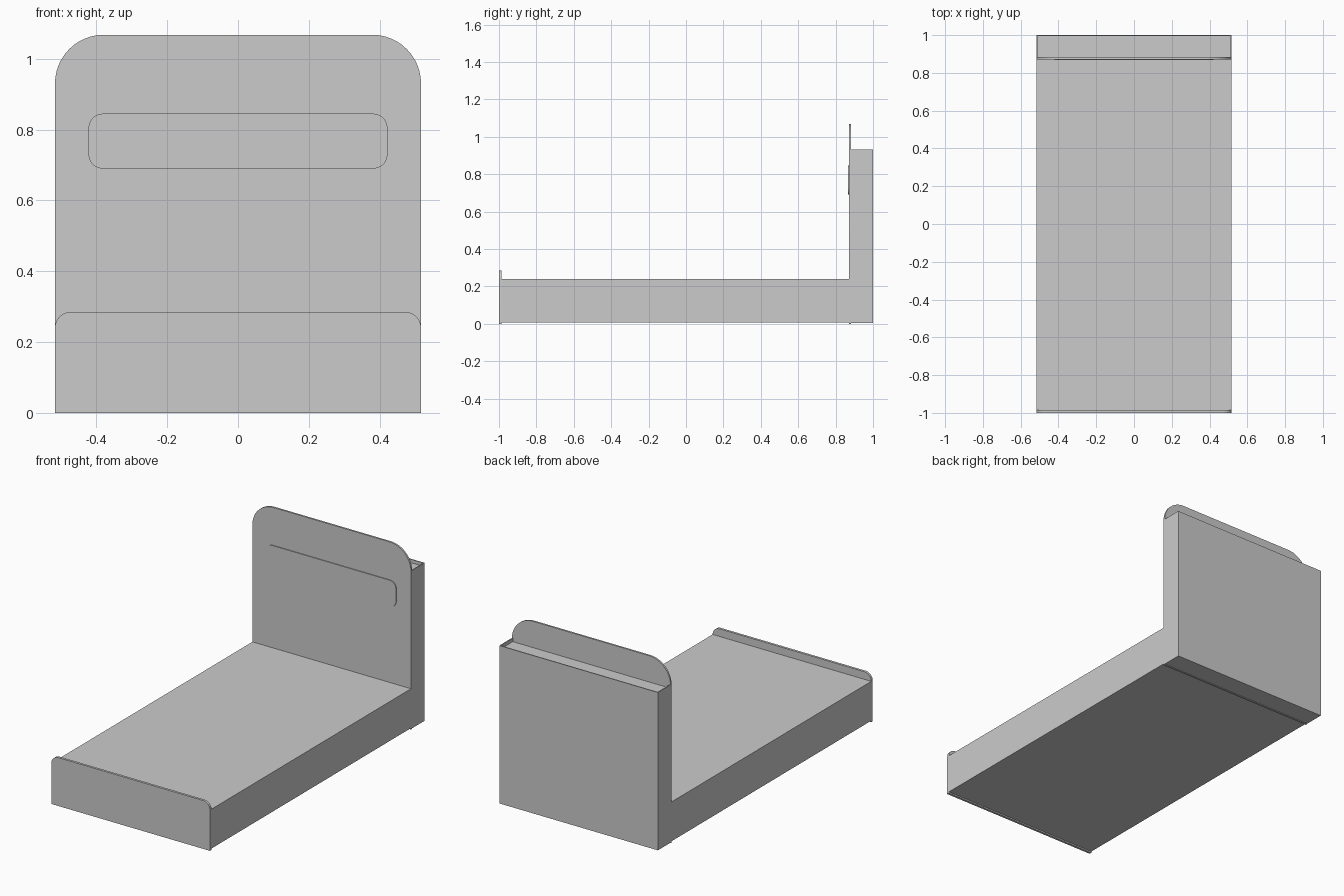
import bpy, bmesh, math

if "Cube" in bpy.data.objects:
    bpy.data.objects.remove(bpy.data.objects["Cube"])

W = 0.517          # half width of the bed
T = 0.006          # side and back panel thickness


def prism(name, pts, axis, a, b):
    """Extrude a 2D outline along 'x' (points are y,z) or 'y' (points are x,z)."""
    def place(p, t):
        return (t, p[0], p[1]) if axis == 'x' else (p[0], t, p[1])
    bm = bmesh.new()
    near = [bm.verts.new(place(p, a)) for p in pts]
    far = [bm.verts.new(place(p, b)) for p in pts]
    bm.faces.new(near)
    bm.faces.new(far[::-1])
    n = len(pts)
    for i in range(n):
        j = (i + 1) % n
        bm.faces.new((near[j], near[i], far[i], far[j]))
    bmesh.ops.recalc_face_normals(bm, faces=bm.faces)
    mesh = bpy.data.meshes.new(name)
    bm.to_mesh(mesh)
    bm.free()
    obj = bpy.data.objects.new(name, mesh)
    bpy.context.collection.objects.link(obj)
    return obj


def box(name, x, y0, y1, z0, z1):
    return prism(name, [(y0, z0), (y1, z0), (y1, z1), (y0, z1)], 'x', -x, x)


def rounded(x, z0, z1, r_top, r_bottom=0, seg=12):
    """Rectangle outline with rounded corners, symmetric about x = 0."""
    corners = [(1, z0, 1, r_bottom, -90), (1, z1, -1, r_top, 0),
               (-1, z1, -1, r_top, 90), (-1, z0, 1, r_bottom, 180)]
    pts = []
    for sx, z, sz, r, start in corners:
        for i in range(seg + 1 if r else 1):
            t = math.radians(start + 90 * i / seg)
            pts.append((sx * (x - r) + r * math.cos(t), z + sz * r + r * math.sin(t))
                       if r else (sx * x, z))
    return pts


def smooth(obj):
    bpy.ops.object.select_all(action='DESELECT')
    obj.select_set(True)
    bpy.context.view_layer.objects.active = obj
    bpy.ops.object.shade_smooth_by_angle(angle=math.radians(30))


# L-shaped side panels
side = [(-0.986, 0.008), (0.872, 0.008), (0.872, 0.003), (1, 0.003),
        (1, 0.933), (0.883, 0.933), (0.883, 0.24), (-0.986, 0.24)]
for s, label in ((-1, "left"), (1, "right")):
    prism(label + "_side_panel", side, 'x', s * (W - T), s * W)

# Bed deck, storage box core with recessed top, and back panel
box("bed_deck", W - T, -0.986, 0.872, 0.008, 0.24)
box("headboard_storage", W - T, 0.883, 1 - T, 0.003, 0.913)
box("back_panel", W - T, 1 - T, 1, 0.003, 0.933)

# Rounded end boards and the raised pad on the headboard
smooth(prism("footboard", rounded(W, 0, 0.285, 0.045), 'y', -1, -0.986))
smooth(prism("headboard", rounded(W, 0, 1.068, 0.138), 'y', 0.872, 0.883))
smooth(prism("headboard_pad", rounded(0.422, 0.69, 0.845, 0.04, 0.04), 'y', 0.867, 0.873))
